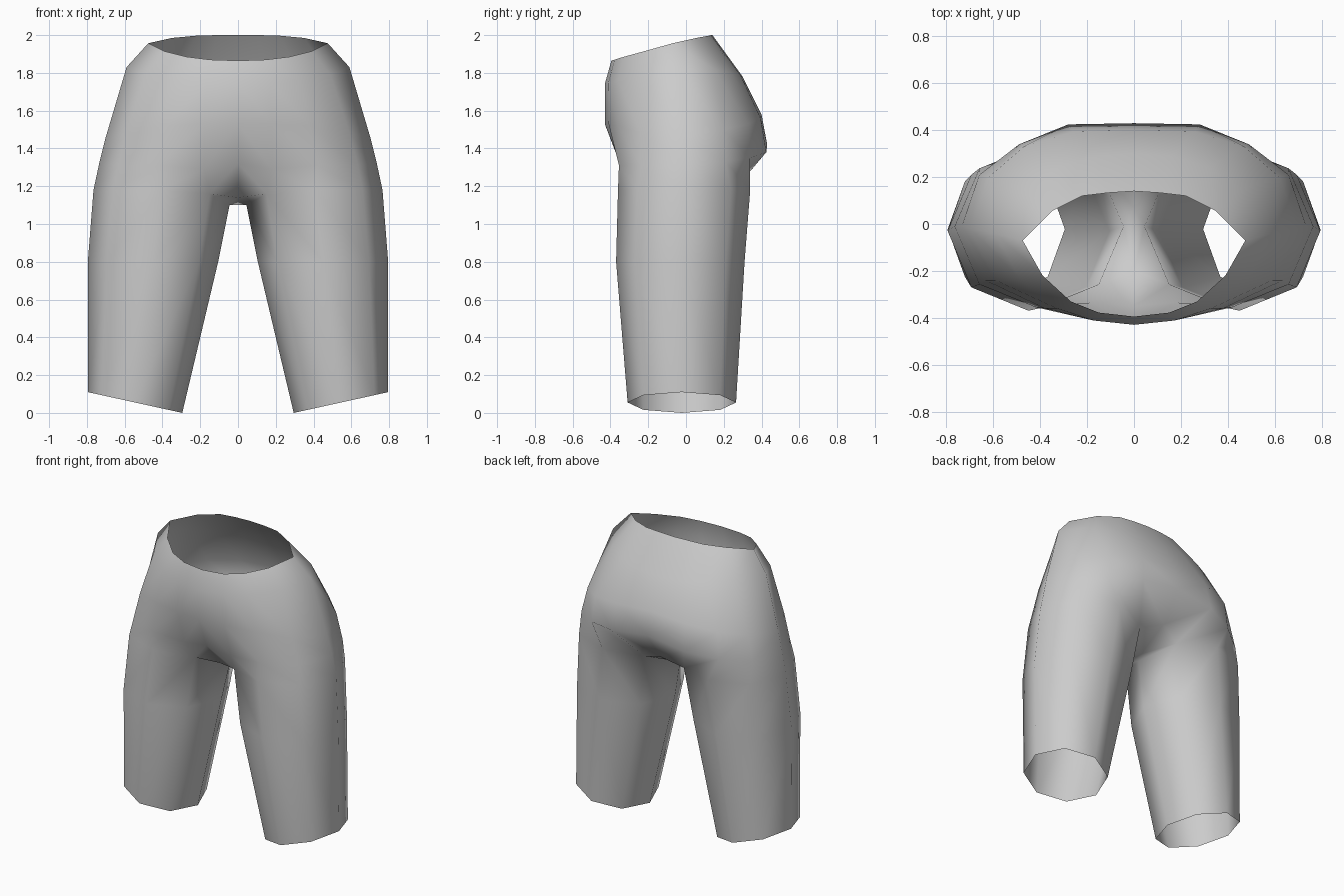
import bpy, bmesh, math

if "Cube" in bpy.data.objects:
    bpy.data.objects.remove(bpy.data.objects["Cube"])

fabric = bpy.data.materials.new("light grey fabric")
fabric.diffuse_color = (0.6, 0.6, 0.6, 1)
fabric.use_nodes = True
fabric.node_tree.nodes["Principled BSDF"].inputs["Base Color"].default_value = fabric.diffuse_color

# Half pelvis rings, waist downwards; each runs front centre -> side -> back centre
PELVIS = [
    [(0, -.395, 1.865), (.15, -.378, 1.87), (.27, -.33, 1.885), (.39, -.22, 1.915), (.475, -.07, 1.957),
     (.35, .055, 1.985), (.22, .12, 1.997), (.11, .133, 2.0), (0, .14, 2.0)],
    [(0, -.43, 1.74), (.17, -.412, 1.745), (.33, -.36, 1.76), (.49, -.23, 1.79), (.59, -.04, 1.83),
     (.46, .15, 1.82), (.32, .24, 1.80), (.16, .29, 1.785), (0, .30, 1.78)],
    [(0, -.43, 1.53), (.18, -.41, 1.53), (.38, -.36, 1.52), (.59, -.24, 1.48), (.70, -.02, 1.46),
     (.62, .20, 1.50), (.47, .33, 1.53), (.26, .395, 1.56), (0, .40, 1.58)],
    [(0, -.35, 1.32), (.18, -.335, 1.29), (.42, -.355, 1.31), (.635, -.24, 1.31), (.735, -.01, 1.32),
     (.66, .21, 1.33), (.49, .34, 1.35), (.28, .425, 1.38), (0, .43, 1.42)],
]
# Crotch centre line, front to back
CROTCH = [(0, -.20, 1.14), (0, .07, 1.10), (0, .29, 1.22)]


def leg_ring(cx, cy, rx, ry, height):
    """Eight points from inner front, round the outside, to the inner side."""
    ring = []
    for i in range(8):
        a = math.radians(225 + 45 * i)
        x, y = cx + rx * math.cos(a), cy + ry * math.sin(a)
        ring.append((x, y, height(x, -math.cos(a))))
    return ring


LEG = [
    leg_ring(.405, -.01, .36, .35, lambda x, c: 1.18 - .08 * max(0, c) ** 4),  # top of leg
    leg_ring(.45, -.03, .345, .34, lambda x, c: .80),                          # mid thigh
    leg_ring(.545, -.022, .25, .287, lambda x, c: .22 * (x - .295)),           # slanted hem
]

bm = bmesh.new()
pelvis = [[bm.verts.new(p) for p in r] for r in PELVIS]
leg = [[bm.verts.new(p) for p in r] for r in LEG]
cf, cm, cb = [bm.verts.new(p) for p in CROTCH]

# Pelvis shell
for a, b in zip(pelvis, pelvis[1:]):
    for i in range(8):
        bm.faces.new((a[i], b[i], b[i + 1], a[i + 1]))

# Pelvis to leg and crotch
low, top = pelvis[-1], leg[0]
joined = [cf] + top[:7] + [cb]
for i in range(8):
    bm.faces.new((low[i], joined[i], joined[i + 1], low[i + 1]))
bm.faces.new((cf, cm, top[7], top[0]))
bm.faces.new((cm, cb, top[6], top[7]))

# Leg tube, open at the hem
for a, b in zip(leg, leg[1:]):
    for i in range(8):
        j = (i + 1) % 8
        bm.faces.new((a[i], b[i], b[j], a[j]))

for f in bm.faces:
    f.smooth = True
bmesh.ops.recalc_face_normals(bm, faces=bm.faces)
# Make sure the shell faces outwards at the belly
bm.normal_update()
belly = next(f for f in bm.faces if pelvis[1][0] in f.verts)
if belly.normal.y > 0:
    bmesh.ops.reverse_faces(bm, faces=bm.faces)

mesh = bpy.data.meshes.new("shorts")
bm.to_mesh(mesh)
bm.free()
mesh.materials.append(fabric)
shorts = bpy.data.objects.new("shorts", mesh)
bpy.context.collection.objects.link(shorts)

# Other half
mirror = shorts.modifiers.new("mirror", 'MIRROR')
mirror.use_clip = True
mirror.merge_threshold = 0.001
